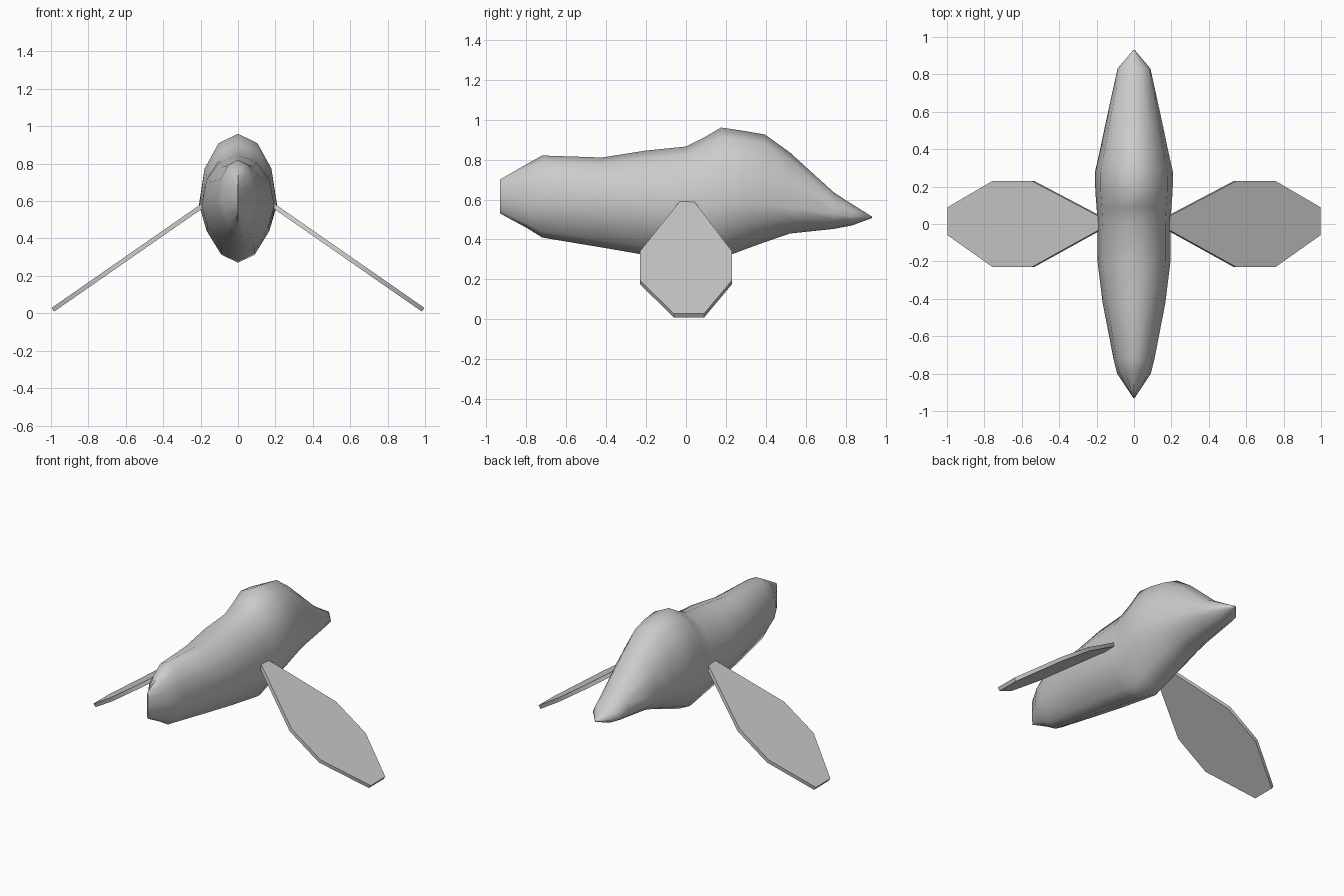
import bpy, bmesh

if "Cube" in bpy.data.objects:
    bpy.data.objects.remove(bpy.data.objects["Cube"])


def make_object(name, bm, angle):
    bmesh.ops.recalc_face_normals(bm, faces=bm.faces)
    mesh = bpy.data.meshes.new(name)
    bm.to_mesh(mesh)
    bm.free()
    ob = bpy.data.objects.new(name, mesh)
    bpy.context.collection.objects.link(ob)
    bpy.ops.object.select_all(action='DESELECT')
    ob.select_set(True)
    bpy.context.view_layer.objects.active = ob
    bpy.ops.object.shade_smooth_by_angle(angle=angle)
    return ob


# Body: cross-sections (y, top z, bottom z, half width, z of widest point)
sections = [
    (-0.93, 0.70, 0.53, 0.004, 0.61),
    (-0.80, 0.775, 0.46, 0.09, 0.60),
    (-0.72, 0.82, 0.41, 0.11, 0.60),
    (-0.42, 0.81, 0.36, 0.168, 0.59),
    (-0.20, 0.845, 0.322, 0.195, 0.575),
    (0.00, 0.865, 0.285, 0.195, 0.56),
    (0.09, 0.91, 0.27, 0.20, 0.565),
    (0.175, 0.96, 0.305, 0.207, 0.575),
    (0.28, 0.945, 0.345, 0.208, 0.585),
    (0.395, 0.925, 0.387, 0.182, 0.575),
    (0.52, 0.835, 0.43, 0.156, 0.555),
    (0.74, 0.635, 0.453, 0.108, 0.53),
    (0.83, 0.577, 0.47, 0.088, 0.515),
    (0.93, 0.515, 0.507, 0.004, 0.511),
]
# Half outline as fractions of half width and of height from the widest point
half = [(0, 1), (0.5, 0.87), (0.86, 0.52), (1, 0), (0.84, -0.42), (0.45, -0.85), (0, -1)]
outline = half + [(-x, z) for x, z in half[-2:0:-1]]

bm = bmesh.new()
rings = []
for y, top, bottom, w, mid in sections:
    rings.append([bm.verts.new((fx * w, y, mid + fz * ((top - mid) if fz > 0 else (mid - bottom))))
                  for fx, fz in outline])
n = len(outline)
for a, b in zip(rings, rings[1:]):
    for i in range(n):
        j = (i + 1) % n
        bm.faces.new((a[i], a[j], b[j], b[i]))
bm.faces.new(rings[0])
bm.faces.new(rings[-1])
make_object("body", bm, 0.9)

# Paddle-shaped wings sloping down to the ground: (x, y) plan outline
plan = [(0.16, -0.02), (0.54, -0.23), (0.75, -0.23), (0.99, -0.06),
        (0.99, 0.09), (0.75, 0.23), (0.54, 0.23), (0.16, 0.03)]
for side, name in ((1, "right_wing"), (-1, "left_wing")):
    bm = bmesh.new()
    layers = []
    for off in (0.012, -0.012):
        layers.append([bm.verts.new((side * (x + 0.57 * off), y, 0.575 - (x - 0.19) * 0.695 + 0.82 * off))
                       for x, y in plan])
    bm.faces.new(layers[0])
    bm.faces.new(layers[1])
    for i in range(len(plan)):
        j = (i + 1) % len(plan)
        bm.faces.new((layers[0][i], layers[0][j], layers[1][j], layers[1][i]))
    make_object(name, bm, 0.9)
